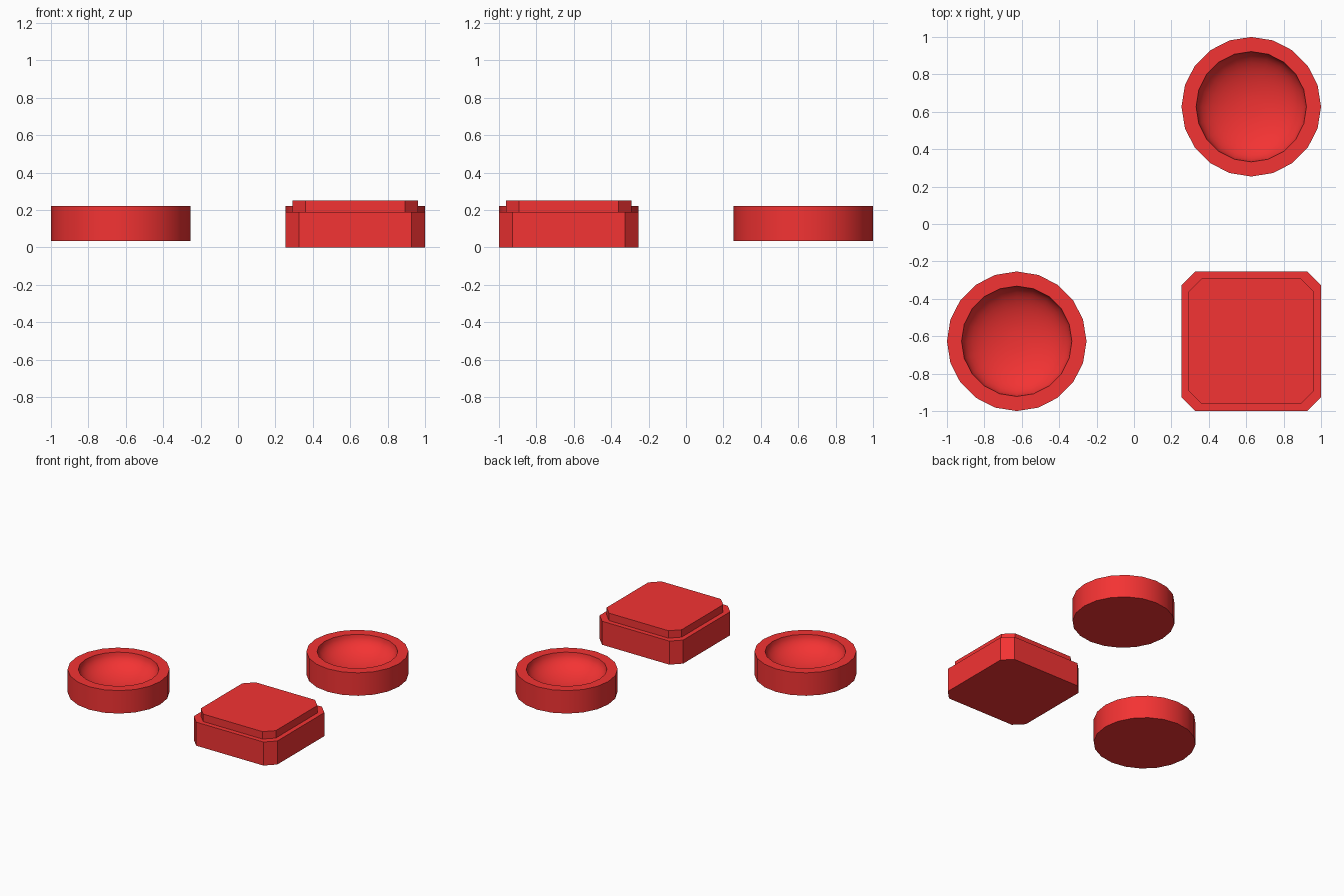
import bpy
from math import sin, cos, pi, radians

if "Cube" in bpy.data.objects:
    bpy.data.objects.remove(bpy.data.objects["Cube"])

red = bpy.data.materials.new("red")
red.diffuse_color = (0.9, 0.033, 0.033, 1)
red.use_nodes = True
red.node_tree.nodes["Principled BSDF"].inputs["Base Color"].default_value = red.diffuse_color


def make_object(name, verts, faces, location):
    mesh = bpy.data.meshes.new(name)
    mesh.from_pydata(verts, [], faces)
    mesh.materials.append(red)
    obj = bpy.data.objects.new(name, mesh)
    obj.location = location
    bpy.context.collection.objects.link(obj)
    return obj


def loft(name, rings, location):
    """Skin stacked rings of equal length and cap both ends."""
    n = len(rings[0])
    verts = [v for ring in rings for v in ring]
    faces = [tuple(reversed(range(n)))]
    for k in range(len(rings) - 1):
        for i in range(n):
            j = (i + 1) % n
            faces.append((k * n + i, k * n + j, (k + 1) * n + j, (k + 1) * n + i))
    faces.append(tuple(range(len(verts) - n, len(verts))))
    return make_object(name, verts, faces, location)


def octagon(half, cut, z):
    a, b = half, half - cut
    return [(x, y, z) for x, y in ((a, -b), (a, b), (b, a), (-b, a),
                                   (-a, b), (-a, -b), (-b, -a), (b, -a))]


def circle(r, z, n=20):
    return [(r * cos(2 * pi * i / n), r * sin(2 * pi * i / n), z) for i in range(n)]


# Square block with cut corners and a raised, inset top
loft("square_block", [octagon(0.373, 0.073, 0), octagon(0.373, 0.073, 0.19),
                      octagon(0.335, 0.07, 0.19), octagon(0.335, 0.07, 0.25)],
     (0.627, -0.627, 0))

# Round dishes: straight outer wall, flat rim, hollow bowl
TOP, BOWL_R, DEPTH, STEPS = 0.22, 0.295, 0.15, 10
for name, x, y in (("left_dish", -0.627, -0.627), ("back_dish", 0.627, 0.627)):
    rings = [circle(0.373, 0.035), circle(0.373, TOP)]
    for s in range(STEPS):
        a = s / STEPS * pi / 2
        rings.append(circle(BOWL_R * cos(a), TOP - DEPTH * sin(a)))
    dish = loft(name, rings, (x, y, 0))
    bpy.ops.object.select_all(action='DESELECT')
    dish.select_set(True)
    bpy.context.view_layer.objects.active = dish
    bpy.ops.object.shade_smooth_by_angle(angle=radians(30))
